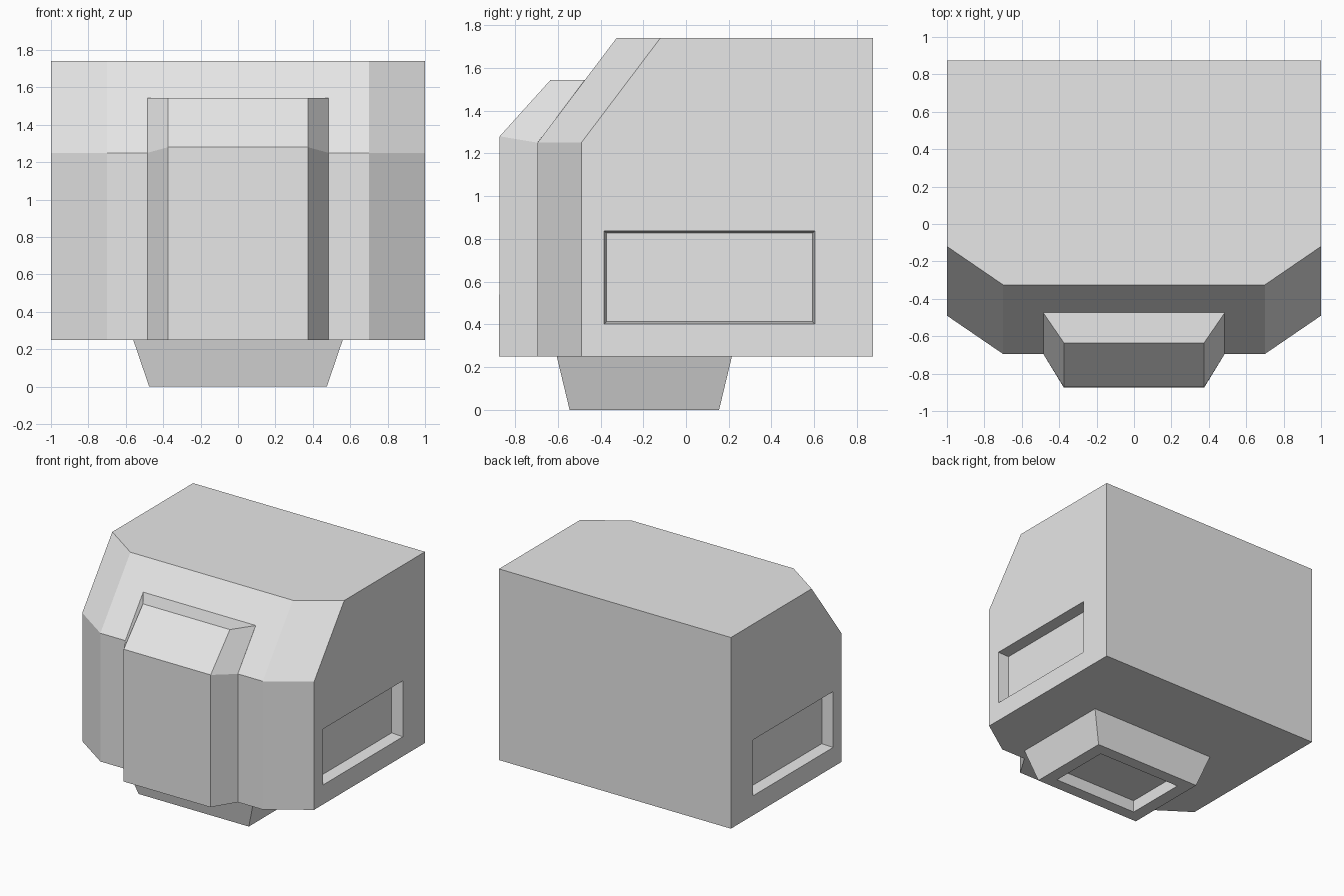
import bpy
import bmesh

default = bpy.data.objects.get("Cube")
if default:
    bpy.data.objects.remove(default, do_unlink=True)

grey = bpy.data.materials.new("plain_grey")
grey.use_nodes = True
grey.diffuse_color = (0.8, 0.8, 0.8, 1)
grey.node_tree.nodes["Principled BSDF"].inputs["Base Color"].default_value = (0.8, 0.8, 0.8, 1)


def loft(name, rings):
    """Closed solid through rings of equal point count."""
    bm = bmesh.new()
    loops = [[bm.verts.new(p) for p in ring] for ring in rings]
    for low, high in zip(loops, loops[1:]):
        for i in range(len(low)):
            j = (i + 1) % len(low)
            bm.faces.new((low[i], low[j], high[j], high[i]))
    bm.faces.new(loops[0][::-1])
    bm.faces.new(loops[-1])
    bmesh.ops.recalc_face_normals(bm, faces=bm.faces[:])
    mesh = bpy.data.meshes.new(name)
    bm.to_mesh(mesh)
    bm.free()
    mesh.materials.append(grey)
    obj = bpy.data.objects.new(name, mesh)
    bpy.context.collection.objects.link(obj)
    return obj


def rectangle(a0, a1, b0, b1, inset=0.0):
    a0, a1, b0, b1 = a0 + inset, a1 - inset, b0 + inset, b1 - inset
    return [(a0, b0), (a1, b0), (a1, b1), (a0, b1)]


def cut(target, cutter):
    """Carve the cutter out of the target, then discard it."""
    cutter.hide_render = True
    mod = target.modifiers.new("recess", "BOOLEAN")
    mod.operation = "DIFFERENCE"
    mod.solver = "EXACT"
    mod.object = cutter
    bpy.context.view_layer.objects.active = target
    bpy.ops.object.modifier_apply(modifier=mod.name)
    bpy.data.objects.remove(cutter, do_unlink=True)


# Main body: chamfered front corners and a sloped upper front
def body_ring(z, setback):
    front, corner = -0.695 + setback, -0.49 + setback
    plan = [(-1, 0.875), (-1, corner), (-0.7, front),
            (0.7, front), (1, corner), (1, 0.875)]
    return [(x, y, z) for x, y in plan]


body = loft("body", [body_ring(0.25, 0), body_ring(1.25, 0), body_ring(1.74, 0.37)])

# Tapered rectangular recess in each side
for side in (-1, 1):
    opening = rectangle(-0.385, 0.605, 0.40, 0.84)
    floor = rectangle(-0.385, 0.605, 0.40, 0.84, 0.012)
    cut(body, loft("side_recess_cutter", [
        [(side * 1.02, y, z) for y, z in opening],
        [(side * 0.91, y, z) for y, z in floor]]))

# Raised front panel with bevelled sides and a sloped top
inner = [(-0.695, 0.25), (-0.695, 1.25), (-0.475, 1.543), (-0.45, 1.543), (-0.45, 0.25)]
outer = [(-0.875, 0.25), (-0.872, 1.28), (-0.635, 1.543), (-0.45, 1.543), (-0.45, 0.25)]
loft("front_panel", [[(x, y, z) for y, z in profile] for x, profile in
                     ((-0.485, inner), (-0.375, outer), (0.375, outer), (0.485, inner))])

# Tapered foot with a shallow recess underneath
foot = loft("foot", [
    [(x, y, 0) for x, y in rectangle(-0.475, 0.475, -0.545, 0.155)],
    [(x, y, 0.25) for x, y in rectangle(-0.56, 0.56, -0.605, 0.215)]])
cut(foot, loft("foot_recess_cutter", [
    [(x, y, -0.02) for x, y in rectangle(-0.375, 0.375, -0.45, 0.06)],
    [(x, y, 0.09) for x, y in rectangle(-0.375, 0.375, -0.45, 0.06, 0.01)]]))
